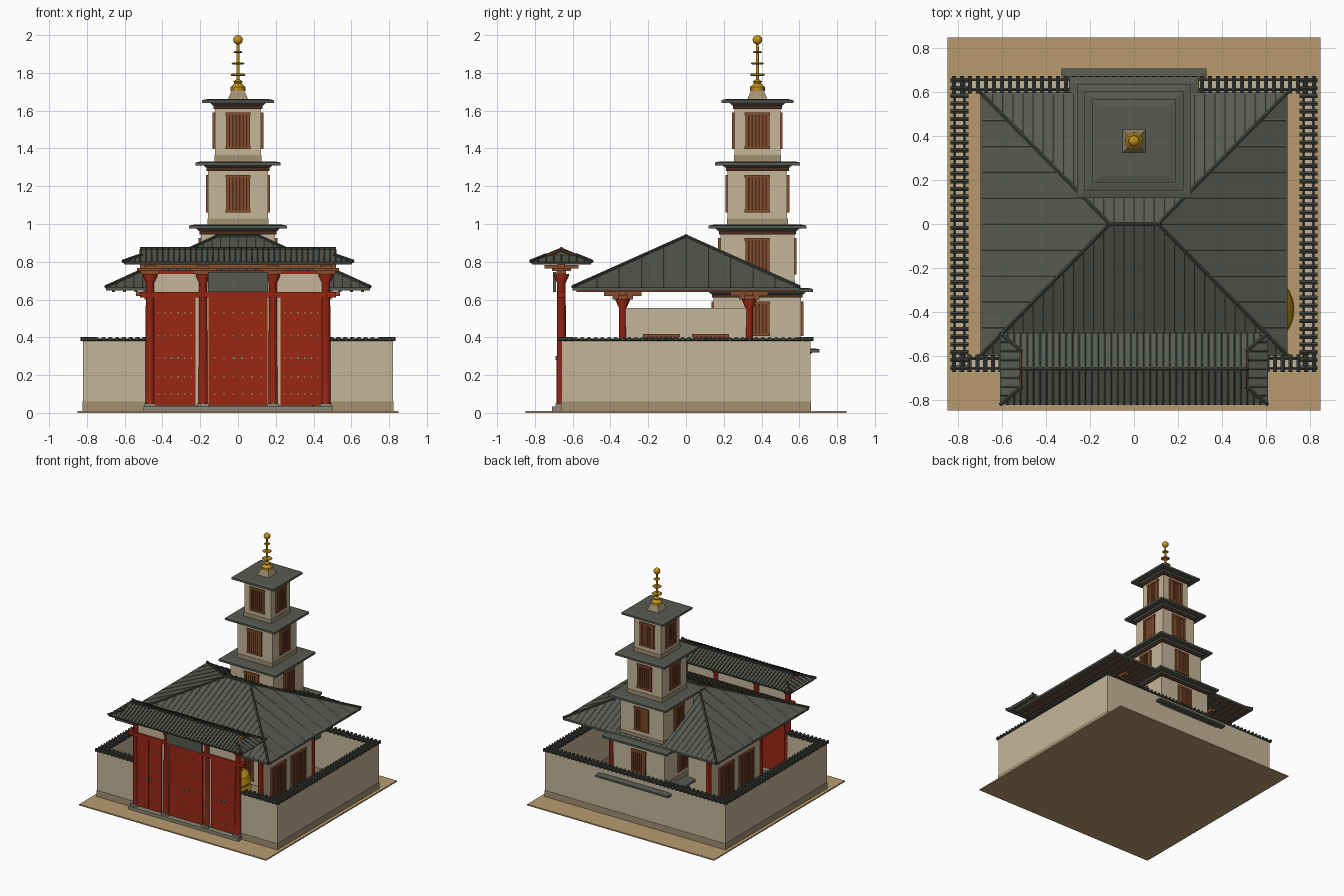
import bpy, bmesh
from math import pi, sin, cos
from mathutils import Matrix, Vector

cube = bpy.data.objects.get("Cube")
if cube:
    bpy.data.objects.remove(cube, do_unlink=True)


def material(name, *rgb):
    m = bpy.data.materials.new(name)
    m.use_nodes = True
    m.diffuse_color = (*rgb, 1)
    m.node_tree.nodes["Principled BSDF"].inputs["Base Color"].default_value = (*rgb, 1)
    return m


cream = material("cream plaster", .56, .47, .32)
base = material("tan plinth", .36, .28, .17)
tile = material("grey green tile", .095, .105, .085)
dark = material("dark tile", .045, .052, .045)
red = material("red paint", .33, .02, .007)
wood = material("brown wood", .24, .075, .025)
deep = material("dark wood", .07, .025, .012)
gold = material("gold", .55, .29, .01)
stone = material("stone", .26, .24, .18)
earth = material("sandy earth", .48, .33, .16)


class Part:
    """Collects simple solids into one object of one colour."""

    def __init__(self, name, mat):
        self.name, self.mat, self.bm, self.m = name, mat, bmesh.new(), Matrix()

    def loft(self, rings):
        rows = [[self.bm.verts.new(self.m @ Vector(p)) for p in ring] for ring in rings]
        n = len(rows[0])
        for a, b in zip(rows, rows[1:]):
            for i in range(n):
                j = (i + 1) % n
                self.bm.faces.new((a[i], a[j], b[j], b[i]))
        self.bm.faces.new(rows[0][::-1])
        self.bm.faces.new(rows[-1])

    def taper(self, x, y, *levels):
        """Rectangular section stack: each level is half x, half y, height."""
        self.loft([[(x - a, y - b, z), (x + a, y - b, z), (x + a, y + b, z), (x - a, y + b, z)]
                   for a, b, z in levels])

    def box(self, x, y, hx, hy, z0, z1):
        self.taper(x, y, (hx, hy, z0), (hx, hy, z1))

    def lathe(self, x, y, profile, n=16):
        self.loft([[(x + r * cos(2 * pi * i / n), y + r * sin(2 * pi * i / n), z) for i in range(n)]
                   for r, z in profile])

    def bar(self, a, b, r, n=6):
        a, b = Vector(a), Vector(b)
        d = b - a
        if d.length > .01:
            rot = d.to_track_quat('Z', 'Y').to_matrix().to_4x4()
            bmesh.ops.create_cone(self.bm, cap_ends=True, segments=n, radius1=r, radius2=r, depth=d.length,
                                  matrix=Matrix.Translation((a + b) / 2) @ rot)

    def done(self, smooth=False):
        me = bpy.data.meshes.new(self.name)
        bmesh.ops.recalc_face_normals(self.bm, faces=self.bm.faces)
        self.bm.to_mesh(me)
        self.bm.free()
        me.materials.append(self.mat)
        ob = bpy.data.objects.new(self.name, me)
        bpy.context.collection.objects.link(ob)
        if smooth:
            bpy.ops.object.select_all(action='DESELECT')
            ob.select_set(True)
            bpy.context.view_layer.objects.active = ob
            bpy.ops.object.shade_smooth_by_angle()


def spread(lo, hi, n):
    return [lo + (hi - lo) * i / (n - 1) for i in range(n)]


def hip_ribs(p, cy, hx, hy, rx, z0, z1, nx, ny, r, gable=0):
    """Tile rows running up the four slopes of a hipped roof."""
    for s in (-1, 1):
        for x in spread(-hx, hx, nx):
            t = 0 if abs(x) <= gable else max(0, (abs(x) - rx) / (hx - rx))
            p.bar((x, cy + s * hy, z0), (x, cy + s * hy * t, z1 + (z0 - z1) * t), r)
        for y in spread(-hy, hy, ny):
            t = max(abs(y) / hy, (gable - rx) / (hx - rx))
            p.bar((s * hx, cy + y, z0), (s * (rx + (hx - rx) * t), cy + y, z1 + (z0 - z1) * t), r)


# Ground and courtyard wall
p = Part("ground", earth); p.box(0, 0, .85, .85, 0, .01); p.done()
walls, plinth = Part("yard_wall", cream), Part("wall_plinth", base)
tiles = Part("wall_tiles", dark)
for s in (-1, 1):
    for q, z0, z1, e in ((plinth, .005, .06, .003), (walls, .06, .385, 0)):
        q.box(s * .795, 0, .025 + e, .66 + e, z0, z1)
        q.box(s * .655, -.635, .165, .025 + e, z0, z1)
    for y in spread(-.655, .655, 38):
        tiles.bar((s * .755, y, .392), (s * .835, y, .392), .011)
    for x in spread(.5, .82, 10):
        tiles.bar((s * x, -.675, .392), (s * x, -.595, .392), .011)
    for d in (-.022, .022):
        tiles.bar((s * .795 + d, -.66, .386), (s * .795 + d, .66, .386), .007)
        tiles.bar((s * .48, -.635 + d, .386), (s * .82, -.635 + d, .386), .007)
        tiles.bar((-.82, .635 + d * s, .386), (.82, .635 + d * s, .386), .007)
walls.box(0, .635, .82, .025, .06, .385)
plinth.box(0, .635, .823, .028, .005, .06)
for x in spread(-.82, .82, 46):
    tiles.bar((x, .595, .392), (x, .675, .392), .011)
for q in (walls, plinth, tiles):
    q.done()

# Lattice windows, shared by the hall and the tower
frames, panes = Part("window_frames", wood), Part("window_panes", deep)


def window(x, y, angle, hw, z0, z1, slats=5):
    frames.m = panes.m = Matrix.Translation((x, y, 0)) @ Matrix.Rotation(angle, 4, 'Z')
    panes.box(0, 0, hw, .004, z0, z1)
    for s in (-1, 1):
        frames.box(s * hw, 0, .009, .012, z0, z1)
    for z in (z0, z1):
        frames.box(0, 0, hw + .012, .012, z - .008, z + .008)
    for sx in spread(-hw, hw, slats + 2)[1:-1]:
        frames.box(sx, 0, .005, .008, z0, z1)


# Tower: five storeys, each with plinth, plaster body, beam and eave slab
TY = .378
body, foot = Part("tower_storeys", cream), Part("tower_plinths", base)
beams, eaves = Part("tower_beams", deep), Part("tower_eaves", tile)
storeys = [(.265, .01, .32, .33), (.232, .34, .64, .295), (.196, .665, .975, .26),
           (.158, .995, 1.31, .225), (.122, 1.33, 1.64, .19)]
for h, z0, z1, e in storeys:
    foot.box(0, TY, h + .003, h + .003, z0, z0 + .035)
    body.box(0, TY, h, h, z0 + .03, z1 - .02)
    beams.box(0, TY, h + .008, h + .008, z1 - .03, z1 - .01)
    eaves.taper(0, TY, (h + .012, h + .012, z1 - .012), (h + .025, h + .025, z1), (e, e, z1),
                (e, e, z1 + .016), (e - .03, e - .03, z1 + .022))
    for k in range(4):
        a = k * pi / 2
        window(sin(a) * h, TY - cos(a) * h, a, .055, z0 + .075, z1 - .058)
foot.taper(0, TY, (.055, .055, 1.655), (.045, .045, 1.68), (.028, .028, 1.72))
for q in (body, foot, beams, eaves):
    q.done()

# Finial with rings and ball
p = Part("tower_finial", gold)
p.lathe(0, TY, [(.04, 1.705), (.04, 1.725), (.018, 1.745), (.025, 1.755), (.008, 1.765), (.007, 1.97)])
for z, r in ((1.79, .04), (1.85, .035), (1.91, .025)):
    p.lathe(0, TY, [(r - .008, z - .006), (r, z), (r - .008, z + .006)])
p.lathe(0, TY, [(.025 * sin(pi * i / 8) + .0005, 1.975 - .025 * cos(pi * i / 8)) for i in range(9)])
p.done(True)

# Main hall: floor, columns, brackets and low plaster walls
p = Part("hall_floor", stone); p.box(0, 0, .5, .41, .005, .045); p.done()
cols, brackets, hall = Part("hall_columns", red), Part("hall_brackets", wood), Part("hall_walls", cream)
for y in (-.335, .335):
    for x in (-.44, -.15, .15, .44):
        cols.lathe(x, y, [(.022, .04), (.02, .555), (.038, .595), (.038, .605)])
        for a, b, z in ((.055, .025, .6), (.025, .055, .6), (.1, .02, .62), (.02, .1, .62)):
            brackets.box(x, y, a, b, z, z + .022)
    brackets.box(0, y, .5, .015, .63, .648)
for x in spread(-.66, .66, 23):
    brackets.box(x, 0, .008, .58, .641, .65)
for s in (-1, 1):
    hall.box(s * .44, 0, .012, .32, .04, .555)
    hall.box(s * .35, .335, .09, .012, .04, .555)
    for y in (-.13, .13):
        window(s * .455, y, s * pi / 2, .085, .1, .41, 6)
cols.done(True)
for q in (brackets, hall, frames, panes):
    q.done()

# Hall roof: hipped, with tile ribs and ridge caps
p = Part("hall_roof", tile)
p.taper(0, 0, (.7, .6, .648), (.7, .6, .665), (.11, .002, .935))
hip_ribs(p, 0, .69, .59, .11, .667, .935, 31, 11, .006)
p.done()
p = Part("hall_ridges", dark)
p.bar((-.12, 0, .937), (.12, 0, .937), .011)
for sx in (-1, 1):
    for sy in (-1, 1):
        p.bar((sx * .11, 0, .935), (sx * .7, sy * .6, .667), .01)
p.done()

# Seated figure inside the hall and low drum in the yard
p = Part("seated_figure", gold)
p.lathe(0, -.08, [(.12, .045), (.15, .09), (.13, .12), (.15, .15), (.13, .2), (.08, .23),
                  (.09, .31), (.05, .36), (.025, .37), (.045, .4), (.04, .44), (.01, .47)])
p.done(True)
p = Part("yard_bell", gold)
p.lathe(.56, -.39, [(.17, .02), (.165, .06), (.14, .1), (.09, .15), (.03, .17)], 24)
p.done(True)

# Gate: step, columns, beams, doors with studs
GY = -.66
p = Part("gate_step", stone)
p.box(0, GY, .5, .05, .005, .035)
cols, brackets = Part("gate_columns", red), Part("gate_brackets", wood)
doors, infill = Part("gate_doors", red), Part("gate_infill", cream)
studs = Part("door_studs", stone)
for x in (-.465, -.185, .185, .465):
    p.box(x, GY, .032, .032, .03, .05)
    cols.lathe(x, GY, [(.025, .05), (.023, .69), (.04, .725), (.04, .735)])
    for a, b, z in ((.05, .025, .735), (.07, .05, .75), (.03, .09, .765)):
        brackets.box(x, GY, a, b, z, z + .018)
p.done()
doors.box(0, GY, .52, .02, .61, .64)
doors.box(0, GY, .5, .014, .735, .755)
brackets.box(0, GY, .52, .02, .765, .79)
infill.box(0, GY, .46, .008, .04, .74)
for x, hw in ((-.335, .11), (0, .155), (.335, .11)):
    doors.box(x, GY, hw, .015, .04, .615)
    for s in (-1, 1):
        doors.box(x + s * hw / 2, GY, hw / 2 - .003, .018, .045, .61)
        studs.bar((x + s * .018, GY - .03, .29), (x + s * .018, GY, .29), .01)
    for z in (.1, .19, .29, .41, .53):
        for sx in spread(-hw * .8, hw * .8, 6):
            studs.bar((x + sx, GY - .023, z), (x + sx, GY, z), .005)
cols.done(True)
for q in (brackets, doors, infill, studs):
    q.done()
p = Part("gate_board", tile); p.box(0, GY - .035, .16, .008, .64, .745); p.done()

# Gate roof: hipped skirt below a short gable
p = Part("gate_roof", tile)
p.taper(0, GY, (.6, .155, .785), (.61, .163, .8), (.51, .08, .835))
p.taper(0, GY, (.51, .08, .83), (.51, .08, .835), (.51, .003, .868))
p.done()
p = Part("gate_roof_ribs", dark)
hip_ribs(p, GY, .605, .163, .41, .8, .868, 42, 9, .007, .51)
p.bar((-.52, GY, .87), (.52, GY, .87), .009)
for sx in (-1, 1):
    for sy in (-1, 1):
        p.bar((sx * .51, GY + sy * .08, .836), (sx * .61, GY + sy * .163, .802), .01)
p.done()
p = Part("gable_trim", wood)
for sx in (-1, 1):
    for sy in (-1, 1):
        p.bar((sx * .515, GY, .862), (sx * .515, GY + sy * .08, .83), .007, 4)
p.done()
